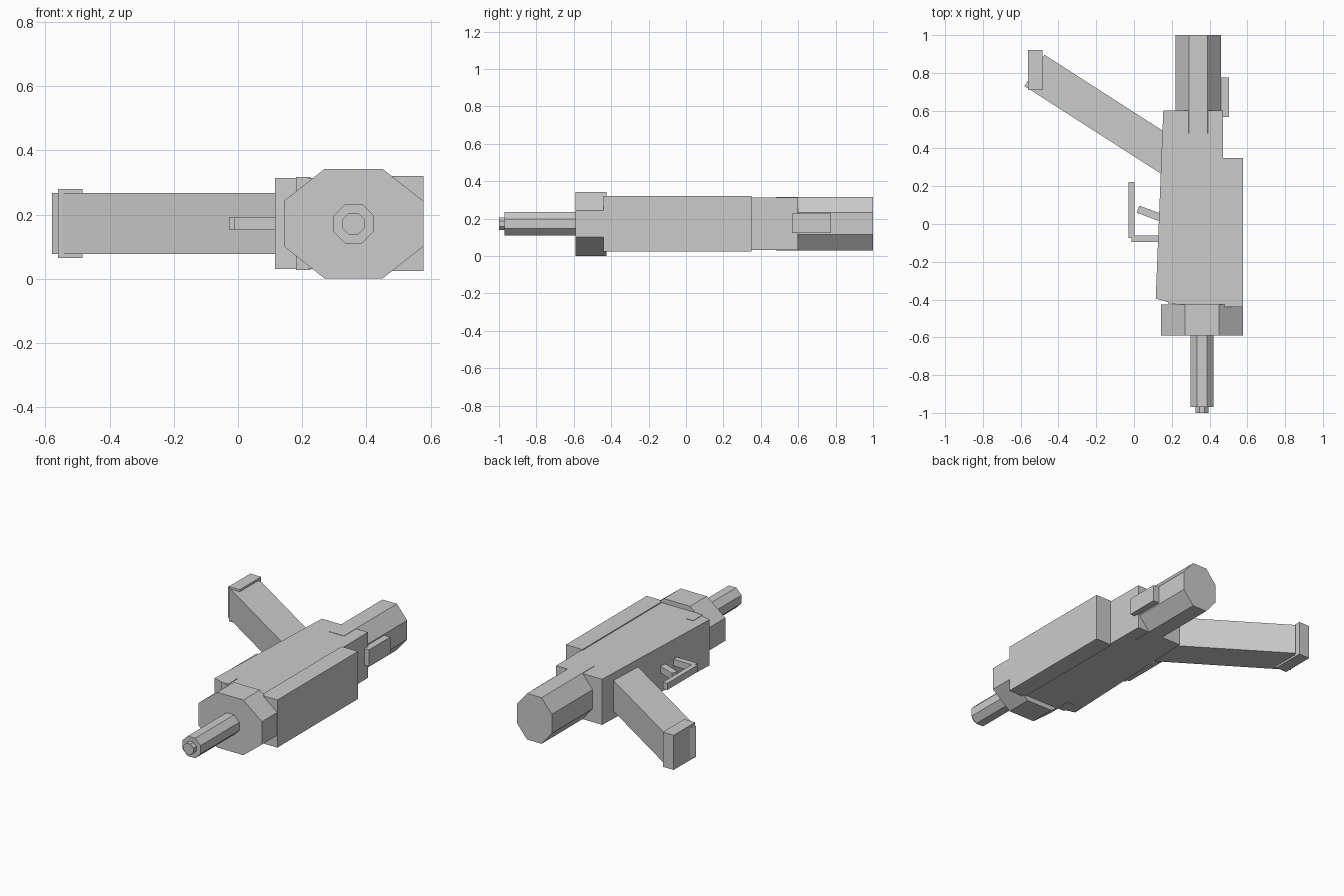
import bpy, bmesh, math

if "Cube" in bpy.data.objects:
    bpy.data.objects.remove(bpy.data.objects["Cube"])

grey = bpy.data.materials.new("plain_grey")
grey.diffuse_color = (0.6, 0.6, 0.6, 1)
grey.use_nodes = True
grey.node_tree.nodes["Principled BSDF"].inputs["Base Color"].default_value = grey.diffuse_color


def finish(name, bm):
    bmesh.ops.recalc_face_normals(bm, faces=bm.faces)
    mesh = bpy.data.meshes.new(name)
    bm.to_mesh(mesh)
    bm.free()
    mesh.materials.append(grey)
    ob = bpy.data.objects.new(name, mesh)
    bpy.context.collection.objects.link(ob)
    return ob


def prism(name, points, direction):
    """Extrude a closed 3D outline along a direction."""
    bm = bmesh.new()
    face = bm.faces.new([bm.verts.new(p) for p in points])
    ext = bmesh.ops.extrude_face_region(bm, geom=[face], use_keep_orig=True)
    verts = [g for g in ext["geom"] if isinstance(g, bmesh.types.BMVert)]
    bmesh.ops.translate(bm, verts=verts, vec=direction)
    return finish(name, bm)


def plan(name, outline, z0, z1):
    """Top-view outline raised from z0 to z1."""
    return prism(name, [(x, y, z0) for x, y in outline], (0, 0, z1 - z0))


def box(name, x0, x1, y0, y1, z0, z1):
    return plan(name, [(x0, y0), (x1, y0), (x1, y1), (x0, y1)], z0, z1)


def octagon(name, cx, cz, half_x, half_z, y0, y1):
    """Eight-sided tube along y, flats facing up and sideways."""
    k = 1 / math.cos(math.pi / 8)
    ring = [(cx + half_x * k * math.cos((i + 0.5) * math.pi / 4), y0,
             cz + half_z * k * math.sin((i + 0.5) * math.pi / 4)) for i in range(8)]
    return prism(name, ring, (0, y1 - y0, 0))


# Main housing and the thicker block along its right side
plan("housing", [(0.115, -0.395), (0.23, -0.428), (0.48, -0.428),
                 (0.47, 0.6), (0.155, 0.6)], 0.031, 0.314)
box("side_block", 0.465, 0.578, -0.44, 0.35, 0.025, 0.32)

# Front collar, barrel and tip
octagon("collar", 0.36, 0.172, 0.217, 0.171, -0.59, -0.426)
octagon("barrel", 0.36, 0.172, 0.062, 0.062, -0.97, -0.55)
octagon("barrel_tip", 0.36, 0.172, 0.034, 0.034, -1.0, -0.95)

# Rear tube with its side lug
octagon("rear_tube", 0.34, 0.173, 0.12, 0.143, 0.48, 1.0)
box("side_lug", 0.44, 0.502, 0.567, 0.775, 0.122, 0.226)

# Slanted handle and its end cap
plan("handle", [(-0.58, 0.73), (0.17, 0.249), (0.276, 0.414), (-0.474, 0.896)],
     0.077, 0.267)
box("handle_cap", -0.56, -0.485, 0.71, 0.92, 0.065, 0.28)

# Trigger and guard
box("guard_bar", -0.028, 0.003, -0.075, 0.223, 0.152, 0.193)
box("guard_post", -0.012, 0.16, -0.095, -0.06, 0.152, 0.193)
plan("trigger", [(0.014, 0.06), (0.16, 0.005), (0.174, 0.043), (0.028, 0.097)],
     0.152, 0.193)

# Small catch set through the housing near the front
box("catch", 0.18, 0.226, -0.42, -0.328, 0.028, 0.317)
